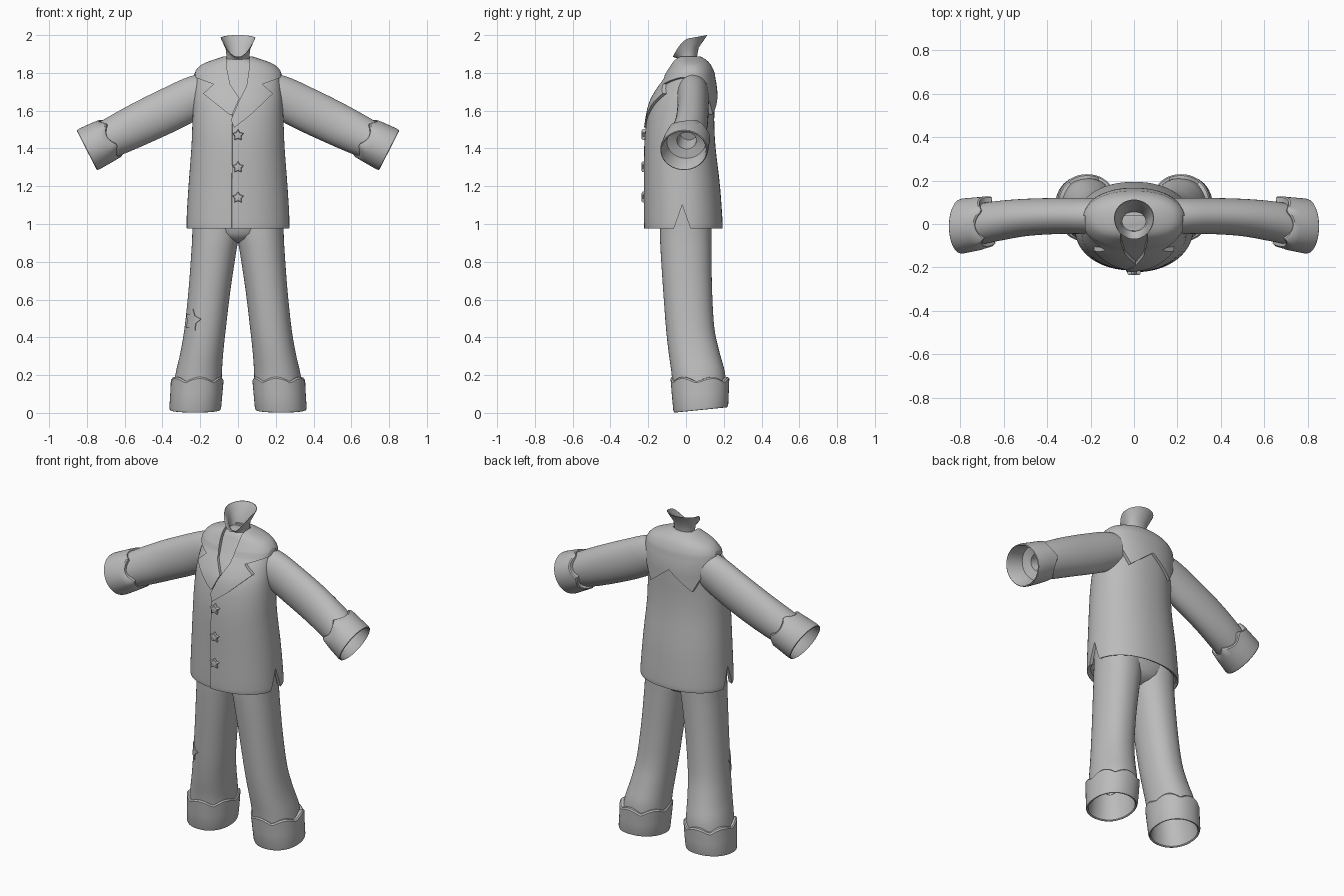
import bpy, bmesh
from math import sin, cos, pi
from mathutils import Vector

if "Cube" in bpy.data.objects:
    bpy.data.objects.remove(bpy.data.objects["Cube"])

grey = bpy.data.materials.new("soft_grey")
grey.use_nodes = True
grey.diffuse_color = (0.5, 0.5, 0.5, 1)
grey.node_tree.nodes["Principled BSDF"].inputs["Base Color"].default_value = (0.5, 0.5, 0.5, 1)
grey.node_tree.nodes["Principled BSDF"].inputs["Roughness"].default_value = 0.8
N = 48


def finish(name, bm):
    bmesh.ops.recalc_face_normals(bm, faces=bm.faces)
    mesh = bpy.data.meshes.new(name)
    bm.to_mesh(mesh)
    bm.free()
    mesh.materials.append(grey)
    ob = bpy.data.objects.new(name, mesh)
    bpy.context.collection.objects.link(ob)
    return ob


def loft(name, rings, cap_start=False, cap_end=False):
    bm = bmesh.new()
    rows = [[bm.verts.new(p) for p in r] for r in rings]
    n = len(rows[0])
    for a, b in zip(rows, rows[1:]):
        for i in range(n):
            j = (i + 1) % n
            bm.faces.new((a[i], a[j], b[j], b[i]))
    if cap_start:
        bm.faces.new(rows[0])
    if cap_end:
        bm.faces.new(rows[-1])
    return finish(name, bm)


def prism(name, a, b):
    """Solid between two matching outlines."""
    return loft(name, [a, b], True, True)


def select(ob):
    bpy.ops.object.select_all(action='DESELECT')
    ob.select_set(True)
    bpy.context.view_layer.objects.active = ob


def smooth(ob, mirror=False, angle=0.65):
    select(ob)
    bpy.ops.object.shade_smooth_by_angle(angle=angle)
    if mirror:
        ob.modifiers.new("mirror", 'MIRROR').use_clip = False


def cut(ob, tool, mode):
    mod = ob.modifiers.new("cut", 'BOOLEAN')
    mod.operation, mod.object, mod.solver = mode, tool, 'EXACT'
    select(ob)
    bpy.ops.object.modifier_apply(modifier=mod.name)
    bpy.data.objects.remove(tool)


def resample(rows, steps=4):
    """Smooth curve through rows of numbers."""
    out = []
    for i in range(len(rows) - 1):
        p0, p1 = rows[max(i - 1, 0)], rows[i]
        p2, p3 = rows[i + 1], rows[min(i + 2, len(rows) - 1)]
        for k in range(steps):
            t = k / steps
            out.append([b + 0.5 * t * (c - a + t * (2 * a - 5 * b + 4 * c - d + t * (3 * (b - c) + d - a)))
                        for a, b, c, d in zip(p0, p1, p2, p3)])
    return out + [list(rows[-1])]


def power(v, e):
    return abs(v) ** e * (1 if v >= 0 else -1)


def oval(z, x0, x1, y0, y1, grow=0, angles=None, sq=0.92):
    """Flat rounded ring filling the given box."""
    angles = angles or [2 * pi * i / N for i in range(N)]
    cx, cy, rx, ry = (x0 + x1) / 2, (y0 + y1) / 2, (x1 - x0) / 2 + grow, (y1 - y0) / 2 + grow
    return [Vector((cx + rx * power(cos(t), sq), cy + ry * power(sin(t), sq), z)) for t in angles]


# Jacket: height, half width, front y, back y
jacket_rows = resample([
    (0.975, .270, -.210, .190), (1.0, .274, -.214, .194), (1.2, .262, -.214, .180),
    (1.4, .247, -.213, .157), (1.52, .242, -.204, .150), (1.63, .237, -.183, .150),
    (1.70, .232, -.150, .149), (1.76, .224, -.110, .141), (1.80, .207, -.085, .130),
    (1.83, .178, -.066, .115), (1.85, .135, -.054, .098), (1.865, .090, -.042, .078),
    (1.875, .060, -.030, .058)])
seam = -pi / 2 - 0.1
jacket_angles = [seam + 2 * pi * i / 72 for i in range(72)] + [seam + 2 * pi - 0.008]


def jacket_ring(row, grow=0, lap=0.0):
    z, w, f, b = row
    ring = oval(z + (0.7 * grow if z > 1.78 else 0), -w, w, f, b, grow, jacket_angles)
    for i, p in enumerate(ring[:-1]):
        p.y -= lap * max(0, 1 - i / 20) * min(1, max(0, (1.68 - z) / 0.1))
    return ring


inside = [jacket_ring((z,) + tuple(jacket_rows[0][1:]), -0.016) for z in (1.13, 0.985)]
jacket = loft("jacket", inside + [jacket_ring(r, 0, 0.009) for r in jacket_rows], True, True)
slit = [(-.073, .95), (.033, .95), (-.02, 1.1)]
cut(jacket, prism("slit_cutter", [(-.6, y, z) for y, z in slit], [(.6, y, z) for y, z in slit]), 'DIFFERENCE')
smooth(jacket)

# Collar and lapels: a slightly larger shell trimmed to an outline
lapel_outer = [(.225, 1.95), (.225, 1.775), (.13, 1.74), (.185, 1.69)]
mirrored_outer = [(-x, z) for x, z in lapel_outer]
collars = {
    "left_lapel": ([(.065, 1.95)] + lapel_outer
                   + [(.07, 1.58), (-.02, 1.51), (-.038, 1.55), (.0, 1.64), (.045, 1.73), (.06, 1.83)], -.5, .04),
    "right_lapel": ([(-.065, 1.95)] + mirrored_outer
                    + [(-.04, 1.575), (-.03, 1.58), (.008, 1.665), (-.042, 1.74), (-.06, 1.83)], -.5, .04),
    "back_collar": ([(.3, 1.95), (.3, 1.78), (.215, 1.73), (.14, 1.58), (0, 1.69),
                     (-.14, 1.58), (-.215, 1.73), (-.3, 1.78), (-.3, 1.95)], .04, .5),
}
for name, (outline, near, far) in collars.items():
    piece = loft(name, [jacket_ring(r, 0.017) for r in jacket_rows if r[0] > 1.42], True, True)
    cut(piece, prism("trim", [(x, near, z) for x, z in outline], [(x, far, z) for x, z in outline]), 'INTERSECT')
    smooth(piece)

# Neck: flared tube with a slanted open rim
base = oval(1.865, -.058, .058, -.032, .055)
rim = []
for i in range(N):
    c, s = cos(2 * pi * i / N), sin(2 * pi * i / N)
    rim.append(Vector((.092 * c, .028 + (.085 if s > 0 else .098) * s,
                       1.985 + (.015 * s if s > 0 else -.1 * s * s))))
middle = []
for a, b in zip(base, rim):
    p = a.lerp(b, 0.2)
    p.z = a.z + 0.5 * (b.z - a.z)
    middle.append(p)
centre = Vector((0, .015, 0))


def shrink(ring, k):
    return [Vector((p.x * k, centre.y + (p.y - centre.y) * k, p.z)) for p in ring]


neck = loft("neck", [oval(1.82, -.065, .065, -.035, .06), base, middle, rim,
                     shrink(rim, .97), shrink(middle, .95), shrink(base, .92)], False, True)
smooth(neck, angle=0.9)

# Sleeves: x, y, z, depth radius, height radius
along, side, up = Vector((.89, 0, -.455)), Vector((0, 1, 0)), Vector((.455, 0, .89))


def arm_ring(c, rs, ru, wave=0.0):
    return [Vector(c) + side * rs * cos(t) + up * ru * sin(t) + along * wave * abs(sin(2.5 * t + .4))
            for t in [2 * pi * i / N for i in range(N)]]


sleeve_rows = resample([
    (.08, .035, 1.72, .080, .090), (.2, .037, 1.685, .083, .110), (.35, .037, 1.612, .083, .116),
    (.5, .030, 1.540, .086, .114), (.62, .015, 1.481, .092, .108), (.69, .003, 1.447, .094, .102)])
smooth(loft("sleeves", [arm_ring(r[:3], r[3], r[4]) for r in sleeve_rows]), True)

cuff_rows = [(-.012, .088, .03), (-.012, .110, .03), (-.004, .116, .028), (.05, .119, 0), (.13, .123, 0),
             (.144, .121, 0), (.147, .117, 0), (.14, .112, 0), (.05, .099, 0), (.035, .05, 0), (-.06, .045, 0)]
start = Vector((.67, .008, 1.457))
smooth(loft("sleeve_cuffs", [arm_ring(start + (along - side * .13) * s, r * 1.03, r * .98, w)
                             for s, r, w in cuff_rows], False, True), True)

# Trousers: height, inner x, outer x, front y, back y
leg_rows = resample([
    (1.1, -.010, .240, -.138, .135), (.95, -.006, .242, -.138, .135), (.85, .010, .247, -.134, .135),
    (.65, .040, .262, -.121, .138), (.45, .064, .283, -.106, .150), (.32, .078, .305, -.092, .178),
    (.22, .085, .328, -.078, .205), (.14, .087, .342, -.07, .212)])
smooth(loft("trouser_legs", [oval(*r) for r in leg_rows]), True)
hip_rows = [(.90, .03, -.05, .05), (.92, .10, -.105, .10), (.95, .18, -.13, .125),
            (1.0, .238, -.14, .136), (1.12, .24, -.14, .136)]
smooth(loft("trouser_hips", [oval(z, -w, w, f, b) for z, w, f, b in hip_rows], True, True), angle=1.2)


# Trouser cuffs: scalloped top edge, open bottom
def hem_ring(z, grow, wave=0.0, tilt=0.0):
    k = min(1, max(0, z / .18))
    ring = oval(z, .092 - .006 * k, .365 - .022 * k, -.064 - .009 * k, .222 - .003 * k, grow)
    for i, p in enumerate(ring):
        p.z += wave * abs(sin(6 * pi * i / N + .3)) + tilt * (p.y - .08)
    return ring


hem_rows = [(.165, -.02, .025), (.165, .004, .025), (.157, .010, .025), (.10, .006, 0, .03), (.03, .002, 0, .1),
            (.017, -.002, 0, .1), (.0155, -.006, 0, .1), (.02, -.012, 0, .1), (.16, -.02)]
hem = [hem_ring(*r) for r in hem_rows] + [oval(*r, grow=-.012) for r in leg_rows[::-1] if .2 < r[0] < .6]
smooth(loft("trouser_cuffs", hem, False, True), True)


# Stars: coat buttons and a thin leg patch
def star(r, turn=0.0):
    return [(sin(turn + i * pi / 5) * r * (1 if i % 2 == 0 else .58),
             cos(turn + i * pi / 5) * r * (1 if i % 2 == 0 else .58)) for i in range(10)]


for i, z in enumerate((1.47, 1.30, 1.14)):
    layers = [(.032, -.20), (.032, -.228), (.027, -.234), (.012, -.236)]
    smooth(loft(f"star_button_{i + 1}", [[(x, y, z + h) for x, h in star(r)] for r, y in layers], True, True),
           angle=0.4)

patch = loft("star_patch", [[Vector((-p.x, p.y, p.z)) for p in oval(*r, grow=.004)] for r in leg_rows], True, True)
out, across = Vector((-.64, -.77, 0)), Vector((.77, -.64, 0))
hub = Vector((-.167, .018, .49))
ends = [[hub + out * d + across * x + Vector((0, 0, h)) for x, h in star(.06, .2)] for d in (.06, .3)]
cut(patch, prism("patch_trim", *ends), 'INTERSECT')
smooth(patch)
